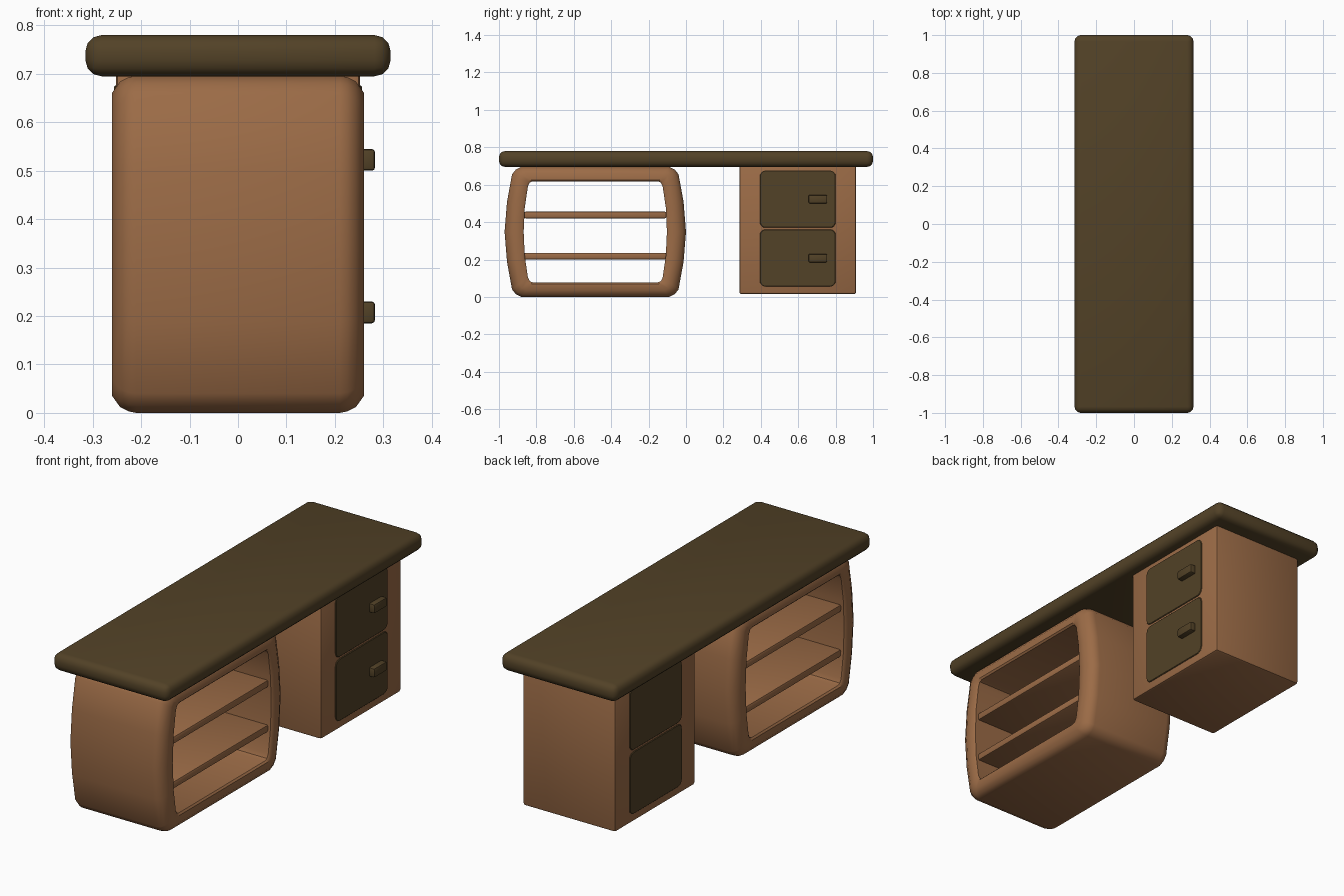
import bpy, bmesh, math

cube = bpy.data.objects.get("Cube")
if cube:
    bpy.data.objects.remove(cube, do_unlink=True)


def material(name, colour):
    mat = bpy.data.materials.new(name)
    mat.use_nodes = True
    mat.diffuse_color = (*colour, 1)
    mat.node_tree.nodes["Principled BSDF"].inputs["Base Color"].default_value = (*colour, 1)
    return mat


DARK = material("dark brown wood", (0.085, 0.054, 0.02))
TAN = material("warm tan wood", (0.33, 0.148, 0.062))


def finish(name, bm, mat):
    bmesh.ops.recalc_face_normals(bm, faces=bm.faces)
    mesh = bpy.data.meshes.new(name)
    bm.to_mesh(mesh)
    bm.free()
    mesh.materials.append(mat)
    obj = bpy.data.objects.new(name, mesh)
    bpy.context.collection.objects.link(obj)
    bpy.ops.object.select_all(action="DESELECT")
    obj.select_set(True)
    bpy.context.view_layer.objects.active = obj
    bpy.ops.object.shade_smooth_by_angle(angle=math.radians(40))
    return obj


def box(name, xs, ys, zs, mat, bevel, segments=2, corner=0):
    """Box between limits; corner rounds only the edges running along x."""
    bm = bmesh.new()
    bmesh.ops.create_cube(bm, size=1)
    for v in bm.verts:
        v.co = [(lo + hi) / 2 + c * (hi - lo) for c, (lo, hi) in zip(v.co, (xs, ys, zs))]
    if corner:
        along_x = [e for e in bm.edges if abs(e.verts[0].co.x - e.verts[1].co.x) > 1e-4]
        bmesh.ops.bevel(bm, geom=along_x, offset=corner, segments=4, profile=0.5, affect="EDGES")
        edges = [e for e in bm.edges if abs(e.verts[0].co.x - e.verts[1].co.x) < 1e-4]
    else:
        edges = bm.edges[:]
    bmesh.ops.bevel(bm, geom=edges, offset=bevel, segments=segments, profile=0.5, affect="EDGES")
    return finish(name, bm, mat)


def full_outline(quarter):
    """Mirror a quarter outline (half width, height above middle) into a loop."""
    half = quarter + [(y, -z) for y, z in reversed(quarter[:-1])]
    return half + [(-y, z) for y, z in reversed(half)]


# Table top
box("table_top", (-0.315, 0.315), (-1, 1), (0.695, 0.78), DARK, 0.033, 3)

# Open shelf unit: a bulging frame lofted between outer and inner outlines
MID_Y, MID_Z = -0.485, 0.348
outer = full_outline([(0.395, 0.348), (0.425, 0.333), (0.445, 0.308), (0.472, 0.16), (0.485, 0)])
inner = full_outline([(0.335, 0.27), (0.35, 0.264), (0.36, 0.245), (0.377, 0.13), (0.383, 0)])
section = [(0, 0.21), (0.04, 0.226), (0.15, 0.243), (0.45, 0.26), (0.9, 0.26), (1, 0.252)]
section += [(t, -x) for t, x in reversed(section)]
bm = bmesh.new()
rings = []
for t, x in section:
    rings.append([bm.verts.new((x, MID_Y + a[0] + (b[0] - a[0]) * t, MID_Z + a[1] + (b[1] - a[1]) * t))
                  for a, b in zip(outer, inner)])
count = len(outer)
for r, ring in enumerate(rings):
    after = rings[(r + 1) % len(rings)]
    for i in range(count):
        j = (i + 1) % count
        bm.faces.new((ring[i], ring[j], after[j], after[i]))
finish("shelf_frame", bm, TAN)

for label, z in (("lower", 0.218), ("upper", 0.438)):
    box(label + "_shelf", (-0.24, 0.24), (-0.865, -0.105), (z - 0.018, z + 0.018), TAN, 0.008)

# Drawer cabinet with panels on both sides and handles on one
box("drawer_cabinet", (-0.252, 0.252), (0.285, 0.91), (0.015, 0.71), TAN, 0.012)
for label, z in (("lower", 0.208), ("upper", 0.523)):
    for side, xs in (("left", (0.248, 0.256)), ("right", (-0.256, -0.248))):
        box(f"{label}_{side}_drawer_panel", xs, (0.395, 0.8), (z - 0.153, z + 0.153),
            DARK, 0.003, 1, corner=0.03)
    box(label + "_handle", (0.245, 0.283), (0.655, 0.755), (z - 0.023, z + 0.022), DARK, 0.007)
